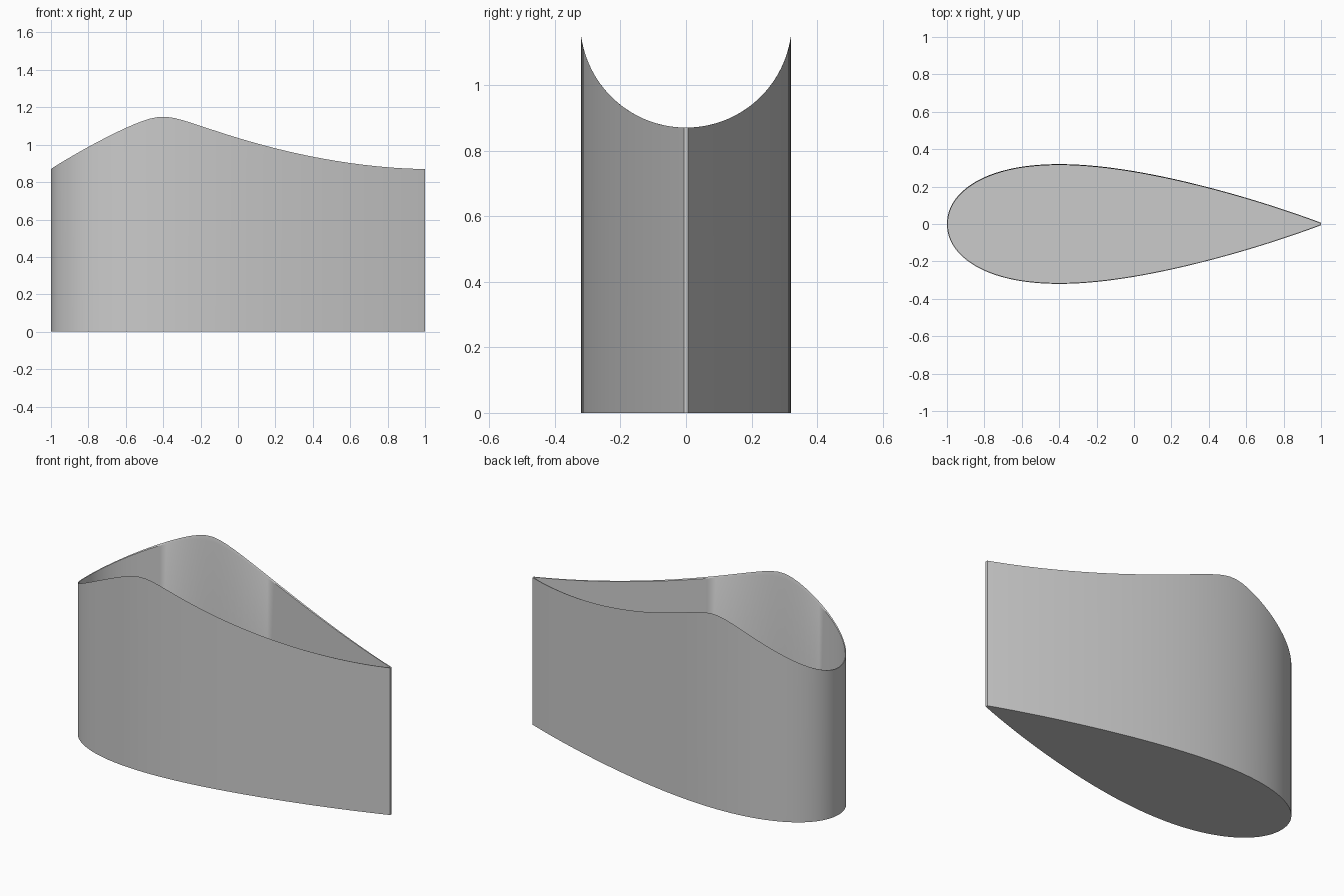
import bpy, bmesh, math
from mathutils import Vector

cube = bpy.data.objects.get("Cube")
if cube:
    bpy.data.objects.remove(cube)

CHORD, THICK = 2.0, 0.32          # teardrop section
WALL = 0.005                      # shell and floor thickness
CUT_R, CUT_Z = 0.323, 1.193       # round scoop along x across the top
STEPS = 64


def half_width(t):
    return 5 * THICK * CHORD * (0.2969 * math.sqrt(t) - 0.126 * t - 0.3516 * t**2
                                + 0.2843 * t**3 - 0.1015 * t**4)


def rim_height(y):
    return CUT_Z - math.sqrt(CUT_R**2 - y**2)


# Outer section: trailing edge along +y to the nose, back along -y
ts = [(1 - math.cos(math.pi * i / STEPS)) / 2 for i in range(STEPS + 1)]
upper = [Vector((CHORD * (t - 0.5), half_width(t))) for t in ts]
outer = upper[::-1] + [Vector((p.x, -p.y)) for p in upper[1:]]

# Inner section: outer moved inwards by the wall thickness
inner = []
for i, p in enumerate(outer):
    d = outer[min(i + 1, len(outer) - 1)] - outer[max(i - 1, 0)]
    inner.append(p + Vector((-d.y, d.x)).normalized() * WALL)
for end in (0, -1):
    inner[end].x -= WALL

bm = bmesh.new()


def ring(points, z=None):
    return [bm.verts.new((p.x, p.y, rim_height(p.y) if z is None else z)) for p in points]


# Outer wall, scooped rim and inner wall as joined strips, then both floor faces
rings = [ring(outer, 0), ring(outer), ring(inner), ring(inner, WALL)]
n = len(outer)
for a, b in zip(rings, rings[1:]):
    for i in range(n):
        j = (i + 1) % n
        bm.faces.new((a[i], a[j], b[j], b[i]))
bm.faces.new(rings[0][::-1])
bm.faces.new(rings[3])
bmesh.ops.recalc_face_normals(bm, faces=bm.faces)

mesh = bpy.data.meshes.new("teardrop_shell")
bm.to_mesh(mesh)
bm.free()
shell = bpy.data.objects.new("teardrop_shell", mesh)
bpy.context.collection.objects.link(shell)

# Plain grey
grey = bpy.data.materials.new("plain_grey")
grey.use_nodes = True
colour = (0.6, 0.6, 0.6, 1)
grey.diffuse_color = colour
grey.node_tree.nodes["Principled BSDF"].inputs["Base Color"].default_value = colour
mesh.materials.append(grey)

bpy.context.view_layer.objects.active = shell
shell.select_set(True)
bpy.ops.object.shade_smooth_by_angle(angle=math.radians(30))
